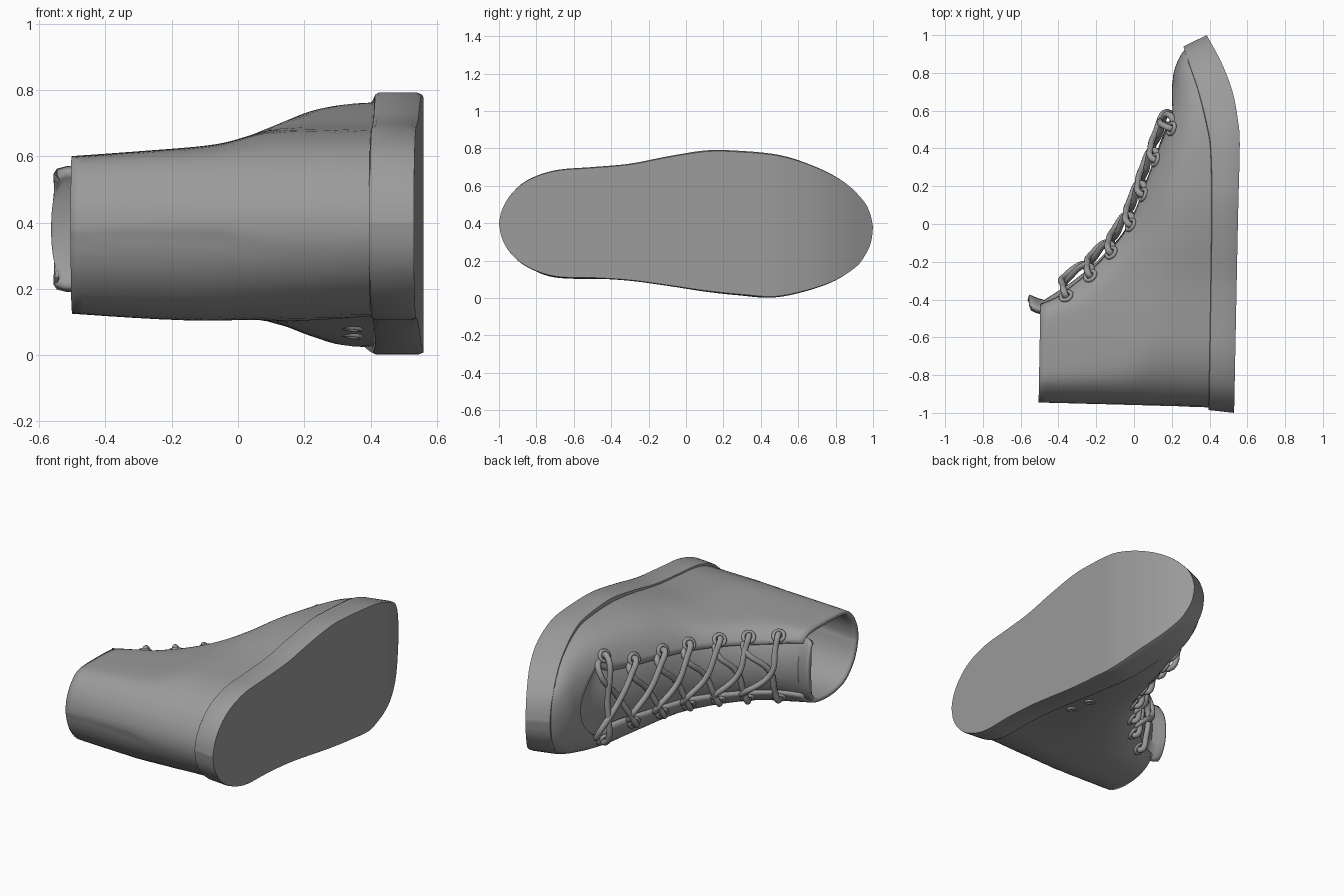
import bpy, bmesh, math
from mathutils import Vector

if "Cube" in bpy.data.objects:
    bpy.data.objects.remove(bpy.data.objects["Cube"])

ZC = 0.38  # middle of the shoe's width
GREY = bpy.data.materials.new("dark_grey")
GREY.diffuse_color = (.33, .33, .33, 1)
GREY.use_nodes = True
GREY.node_tree.nodes["Principled BSDF"].inputs["Base Color"].default_value = GREY.diffuse_color


def at(vals, s):
    """Smooth (Catmull-Rom) value of a list at fractional index s."""
    i = max(0, min(int(s), len(vals) - 2))
    t = s - i
    b, c = vals[i], vals[i + 1]
    a = vals[i - 1] if i else 2 * b - c
    d = vals[i + 2] if i + 2 < len(vals) else 2 * c - b
    return 0.5 * (2*b + (c-a)*t + (2*a-5*b+4*c-d)*t*t + (3*b-a-3*c+d)*t**3)


def table(pts, n=8):
    xs, ys = zip(*pts)
    return [(at(xs, i / n), at(ys, i / n)) for i in range((len(pts) - 1) * n + 1)]


def look(tab, v):
    if v <= tab[0][0]:
        return tab[0][1]
    for (a, p), (b, q) in zip(tab, tab[1:]):
        if v <= b:
            return p + (q - p) * (v - a) / max(b - a, 1e-9)
    return tab[-1][1]


def make(name, rows, keep=lambda r, c: True, thick=0, angle=40):
    """Skin a grid of points."""
    bm = bmesh.new()
    g = [[bm.verts.new(p) for p in row] for row in rows]
    for r in range(len(g) - 1):
        for c in range(len(g[0]) - 1):
            if keep(r, c):
                bm.faces.new((g[r][c], g[r][c+1], g[r+1][c+1], g[r+1][c]))
    bmesh.ops.remove_doubles(bm, verts=bm.verts, dist=1e-4)
    bmesh.ops.delete(bm, geom=[v for v in bm.verts if not v.link_faces], context='VERTS')
    bmesh.ops.recalc_face_normals(bm, faces=bm.faces)
    # outward = away from the inside of the shoe
    if thick and sum(f.normal.dot(f.calc_center_median() - Vector((.2, -.5, ZC))) for f in bm.faces) < 0:
        bmesh.ops.reverse_faces(bm, faces=bm.faces)
    me = bpy.data.meshes.new(name)
    bm.to_mesh(me)
    bm.free()
    me.materials.append(GREY)
    ob = bpy.data.objects.new(name, me)
    bpy.context.collection.objects.link(ob)
    if thick:
        m = ob.modifiers.new("thickness", 'SOLIDIFY')
        m.thickness, m.offset = thick, -1
    bpy.ops.object.select_all(action='DESELECT')
    bpy.context.view_layer.objects.active = ob
    ob.select_set(True)
    bpy.ops.object.shade_smooth_by_angle(angle=math.radians(angle))


# Sole outline (y, z) and its top and bottom profile (y, x)
HI = table([(-1, .40), (-.985, .47), (-.94, .55), (-.85, .63), (-.7, .683), (-.5, .70), (-.3, .718), (-.1, .757),
            (.1, .788), (.25, .789), (.5, .765), (.7, .70), (.85, .62), (.95, .52), (.985, .45), (1, .38)])
LO = table([(-1, .40), (-.985, .32), (-.94, .24), (-.85, .165), (-.7, .112), (-.5, .105), (-.3, .092), (-.1, .065),
            (.1, .035), (.3, .014), (.5, .005), (.75, .07), (.9, .155), (.96, .23), (.99, .30), (1, .38)])
TOP = table([(-1, .395), (0, .41), (.4, .405), (.55, .385), (.75, .338), (.9, .29), (1, .262)])
BOT = table([(-1, .53), (0, .55), (.42, .56), (.55, .55), (.7, .522), (.85, .465), (1, .385)])

n = 64
ys = [-math.cos(math.pi * i / n) for i in range(n + 1)]


def sole_pt(y, tab, f, zs):
    x = look(TOP, y) * (1 - f) + look(BOT, y) * f
    k = .94 + .06 * f if y > 0 else .985 + .015 * f
    return (x, y * k, ZC + (look(tab, y) - ZC) * zs)


# Sole: wall rings plus top and bottom closing strips
rows = []
for y in ys:
    side = [(0, .955), (.02, .985), (.1, 1), (.9, 1), (1, .985)]
    row = [sole_pt(y, HI, *q) for q in side] + [sole_pt(y, LO, *q) for q in reversed(side)]
    rows.append(row + [row[0]])
make("sole", rows, angle=35)

# Upper: tilted slices from the sole (0) to the ankle opening (9)
XF = [.29, .245, .212, .20, .16, .05, -.05, -.18, -.33, -.495]
YF = [.95, .89, .81, .73, .55, .25, .01, -.15, -.28, -.39]
XB = [.44, .38, .31, .24, .12, 0, -.12, -.25, -.37, -.505]
GAP = [.15, .17, .21, .22, .165, .155, .15, .15, .15, .16]
RIDGE = [(-1, -4), (-.75, -1.6)] + [(at(YF, s / 8), at(XF, s / 8)) for s in range(72, -1, -1)]
CAP = {1: table([(-.5, .222), (-.3, .237), (-.1, .255), (0, .28), (.1, .335), (.2, .39), (.45, .425)]),
       -1: table([(-.5, .27), (-.2, .29), (.05, .295), (.12, .32), (.25, .375), (.45, .41)])}


def width(x, y, side, yb):
    w = abs(look(HI if side > 0 else LO, y / .955 if y > 0 else -y / yb) - ZC) * .96
    if side < 0:
        w *= 1 + .14 * max(0, min(1, (.4 - x) / .5))
    base = look(TOP, y) + .04
    t = (base - x) / max(base - look(RIDGE, y), .01)
    w *= math.sqrt(max(0, 1 - max(0, t) ** 3))
    return (max(w, 1e-5) ** -12 + look(CAP[side], x) ** -12) ** (-1 / 12)


def section(s, side):
    """Half slice from heel to ridge."""
    xf, yf, xb, yb = at(XF, s), at(YF, s), at(XB, s), -.975 + .03 * s / 9
    out = []
    for i in range(61):
        v = (1 - math.cos(math.pi * i / 60)) / 2
        y = yb + (yf - yb) * v
        x = xb + (xf - xb) * v
        x += (look(TOP, y) + .04 - x) * max(0, 1 - s / 2) * (1 - v ** 6)
        w = width(x, y, side, yb) if 0 < i < 60 else 0
        out.append(Vector((x, y, ZC + side * w)))
    return out


def split(pts, g):
    """Split a half slice where it is g away from the middle."""
    for i in range(60, 0, -1):
        a, b = abs(pts[i].z - ZC), abs(pts[i-1].z - ZC)
        if a <= g <= b:
            p = pts[i].lerp(pts[i-1], (g - a) / max(b - a, 1e-9))
            return pts[:i] + [p], [p] + pts[i:]
    return pts[:45], pts[44:]


def resample(pts, n):
    d = [0]
    for a, b in zip(pts, pts[1:]):
        d.append(d[-1] + (b - a).length)
    res = []
    for k in range(n + 1):
        v = d[-1] * k / n
        i = next((j for j in range(1, len(d)) if d[j] >= v - 1e-9), len(d) - 1)
        res.append(pts[i-1].lerp(pts[i], (v - d[i-1]) / max(d[i] - d[i-1], 1e-9)))
    return res


N, M, STEP = 28, 8, 4
rows = []
for r in range(9 * STEP + 1):
    s = r / STEP
    half = []
    for side in (1, -1):
        back, front = split(section(s, side), at(GAP, s))
        half.append(resample(back, N) + resample(front, M)[1:])
    rows.append(half[0] + half[1][-2::-1])
make("upper", rows, lambda r, c: r < 3 * STEP or not N <= c < N + 2 * M, thick=.022)

# Tongue: follows the gap just below the upper and rises past the opening
rows = []
for r in range(11, 37):
    s = r / STEP
    half = [resample(split(section(s, k), at(GAP, s) + .03)[1], M) for k in (1, -1)]
    dip = .02 + .022 * max(0, 1 - abs(s - 3.7))
    rows.append([p + Vector((dip, -.012, 0)) for p in half[0] + half[1][-2::-1]])
for dx, dy, k in ((-.04, .012, 1), (-.07, .025, .96), (-.08, .028, .88)):
    rows.append([Vector((p.x + dx, p.y + dy, ZC + (p.z - ZC) * k)) for p in rows[25]])
make("tongue", rows, thick=.03)


def spot(s, side, extra):
    return split(section(s, side), at(GAP, s) + extra)[0][-1]


def frame(s, side, extra):
    """Point and outward normal on the upper beside the gap."""
    p = spot(s, side, extra)
    nrm = (spot(s + .15, side, extra) - p).cross(spot(s, side, extra + .015) - p).normalized()
    return p, nrm if nrm.z * side > 0 else -nrm


def ring(name, p, nrm, major, minor):
    bpy.ops.mesh.primitive_torus_add(major_segments=24, minor_segments=8, major_radius=major, minor_radius=minor,
                                     location=p, rotation=nrm.to_track_quat('Z', 'Y').to_euler())
    bpy.context.object.name = name
    bpy.context.object.data.materials.append(GREY)
    bpy.ops.object.shade_smooth()


# Eyelets: seven pairs along the gap, placed by their y position
def level(y, side):
    return min((3.1 + i * .05 for i in range(115)), key=lambda s: abs(spot(s, side, .035).y - y))


EYE_Y = [.52, .345, .155, -.01, -.155, -.275, -.385]
lev = [{k: level(y, k) for k in (1, -1)} for y in EYE_Y]
eyes = [{k: frame(e[k], k, .035) for k in e} for e in lev]
for i, e in enumerate(eyes):
    for k, (p, nrm) in e.items():
        ring(f"eyelet_{i}_{'left' if k > 0 else 'right'}", p + nrm * .004, nrm, .03, .011)

# Vent holes on the inner side near the sole
for i, y in enumerate((-.14, .02)):
    ring(f"vent_{i}", Vector((.345, y, ZC - width(.345, y, -1, -.975))), Vector((-.12, -.12, -1)), .026, .007)


def lace(name, pts):
    cu = bpy.data.curves.new(name, 'CURVE')
    cu.dimensions, cu.bevel_depth, cu.bevel_resolution, cu.resolution_u = '3D', .017, 3, 8
    cu.use_fill_caps = True
    sp = cu.splines.new('BEZIER')
    sp.bezier_points.add(len(pts) - 1)
    for b, p in zip(sp.bezier_points, pts):
        b.co = p
        b.handle_left_type = b.handle_right_type = 'AUTO'
    cu.materials.append(GREY)
    ob = bpy.data.objects.new(name, cu)
    bpy.context.collection.objects.link(ob)
    bpy.ops.object.select_all(action='DESELECT')
    bpy.context.view_layer.objects.active = ob
    ob.select_set(True)
    bpy.ops.object.convert(target='MESH')


# Laces: a straight bar at the toe, then criss-cross strands up the gap
def ridge(y, up):
    return Vector((look(RIDGE, y), y, ZC)) + Vector((-.8, .6, 0)) * up


(pa, na), (pb, nb) = eyes[0][1], eyes[0][-1]
lace("lace_bar", [pa - na * .02, pa + na * .025, ridge(EYE_Y[0] + .02, .012), pb + nb * .025, pb - nb * .02])
for i in range(6):
    for k in (1, -1):
        (pa, na), (pb, nb) = eyes[i + 1][k], eyes[i][-k]
        mid = ridge((EYE_Y[i] + EYE_Y[i + 1]) / 2 + .03, .012 + .012 * k)
        under = spot(lev[i][-k], -k, -.015)
        lace(f"lace_{i}_{'left' if k > 0 else 'right'}",
             [pa - na * .02, pa + na * .024, pa.lerp(mid, .4) + na * .03, mid, under + nb * .012, pb - nb * .03])
